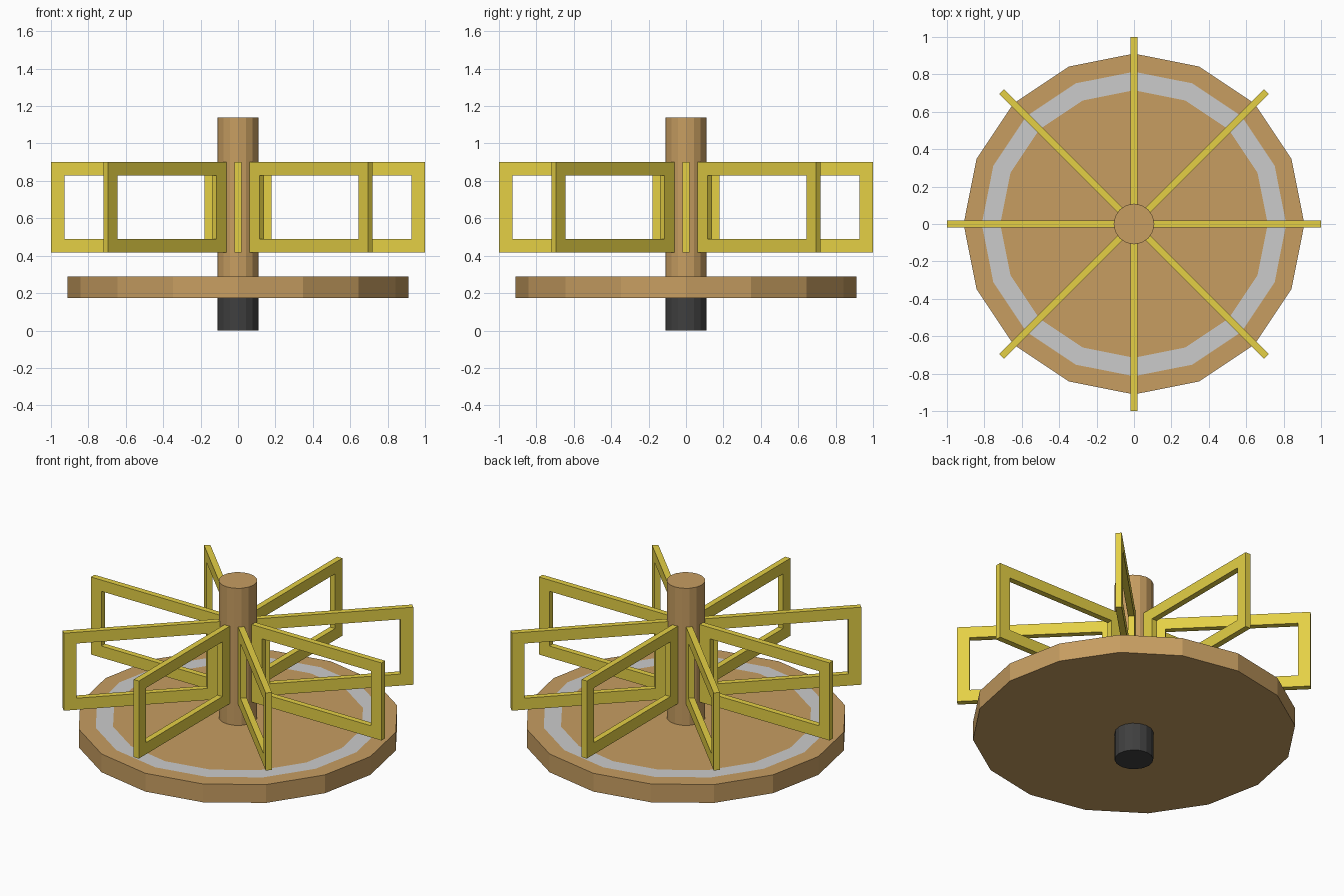
import bpy, bmesh
from math import cos, sin, pi
from mathutils import Matrix

if "Cube" in bpy.data.objects:
    bpy.data.objects.remove(bpy.data.objects["Cube"])

SIDES = 16


def material(name, rgb):
    m = bpy.data.materials.new(name)
    m.diffuse_color = (*rgb, 1)
    m.use_nodes = True
    m.node_tree.nodes["Principled BSDF"].inputs["Base Color"].default_value = m.diffuse_color
    return m


wood = material("wood", (0.57, 0.34, 0.12))
yellow = material("yellow_paint", (0.78, 0.63, 0.06))
dark = material("dark_metal", (0.05, 0.05, 0.05))
grey = material("grey_ring", (0.80, 0.80, 0.80))


def finish(name, bm, *mats):
    bmesh.ops.recalc_face_normals(bm, faces=bm.faces)
    mesh = bpy.data.meshes.new(name)
    bm.to_mesh(mesh)
    bm.free()
    for m in mats:
        mesh.materials.append(m)
    ob = bpy.data.objects.new(name, mesh)
    bpy.context.collection.objects.link(ob)
    return ob


def lathe(name, profile, mats, slots=None):
    """Turn (radius, z) rings around z, capped at both ends."""
    bm = bmesh.new()
    rings = [[bm.verts.new((r * cos(2 * pi * i / SIDES), r * sin(2 * pi * i / SIDES), z))
              for i in range(SIDES)] for r, z in profile]
    for k, (a, b) in enumerate(zip(rings, rings[1:])):
        for i in range(SIDES):
            j = (i + 1) % SIDES
            f = bm.faces.new((a[i], a[j], b[j], b[i]))
            f.material_index = slots[k] if slots else 0
    bm.faces.new(rings[0])
    bm.faces.new(rings[-1])
    return finish(name, bm, *mats)


# Round platform with a painted grey ring on top
lathe("platform", [(0.911, 0.174), (0.911, 0.288), (0.814, 0.288), (0.715, 0.288)],
      [wood, grey], slots=[0, 0, 1])

# Centre post and ground pivot
lathe("centre_post", [(0.109, 0.288), (0.109, 1.14)], [wood])
lathe("ground_pivot", [(0.109, 0.0), (0.109, 0.174)], [dark])


# Eight rectangular handle frames around the post
def handle_frame(name, angle):
    outer = [(0.105, 0.418), (1.0, 0.418), (1.0, 0.90), (0.105, 0.90)]
    inner = [(0.179, 0.49), (0.928, 0.49), (0.928, 0.83), (0.179, 0.83)]
    bm = bmesh.new()
    loops = [[bm.verts.new((x, y, z)) for x, z in pts]
             for pts, y in ((outer, -0.018), (inner, -0.018), (inner, 0.018), (outer, 0.018))]
    for k in range(4):
        a, b = loops[k], loops[(k + 1) % 4]
        for i in range(4):
            j = (i + 1) % 4
            bm.faces.new((a[i], a[j], b[j], b[i]))
    bm.transform(Matrix.Rotation(angle, 4, 'Z'))
    return finish(name, bm, yellow)


for n in range(8):
    handle_frame(f"handle_frame_{n + 1}", n * pi / 4)
